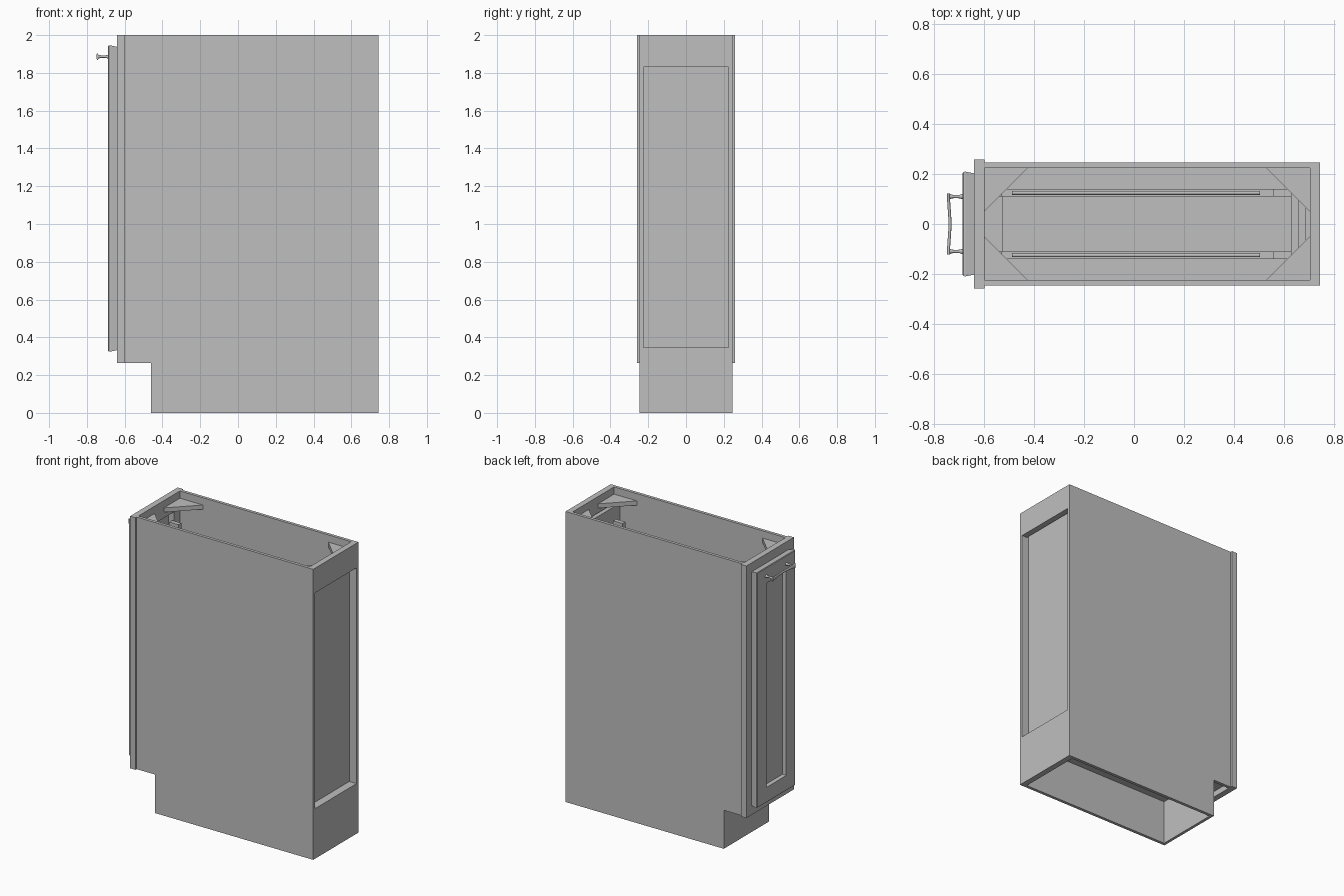
import bpy, bmesh, math
from mathutils import Vector

cube = bpy.data.objects.get("Cube")
if cube:
    bpy.data.objects.remove(cube, do_unlink=True)

grey = bpy.data.materials.new("plain grey")
grey.use_nodes = True
GREY = (0.52, 0.52, 0.52, 1)
grey.diffuse_color = GREY
grey.node_tree.nodes["Principled BSDF"].inputs["Base Color"].default_value = GREY


def finish(name, bm):
    bmesh.ops.recalc_face_normals(bm, faces=bm.faces)
    mesh = bpy.data.meshes.new(name)
    bm.to_mesh(mesh)
    bm.free()
    mesh.materials.append(grey)
    obj = bpy.data.objects.new(name, mesh)
    bpy.context.collection.objects.link(obj)
    return obj


def box(name, x, y, z):
    """Box from (low, high) ranges."""
    bm = bmesh.new()
    bmesh.ops.create_cube(bm, size=1)
    for v in bm.verts:
        v.co = [r[0] if c < 0 else r[1] for c, r in zip(v.co, (x, y, z))]
    return finish(name, bm)


def prism(name, points, depth):
    """Extrude a closed outline of 3D points along a vector."""
    bm = bmesh.new()
    face = bm.faces.new([bm.verts.new(p) for p in points])
    grown = bmesh.ops.extrude_face_region(bm, geom=[face])["geom"]
    verts = [g for g in grown if isinstance(g, bmesh.types.BMVert)]
    bmesh.ops.translate(bm, verts=verts, vec=depth)
    return finish(name, bm)


def loft(name, rings):
    """Join equal-sized rings of points and cap both ends."""
    bm = bmesh.new()
    loops = [[bm.verts.new(p) for p in ring] for ring in rings]
    n = len(loops[0])
    for a, b in zip(loops, loops[1:]):
        for i in range(n):
            j = (i + 1) % n
            bm.faces.new((a[i], a[j], b[j], b[i]))
    bm.faces.new(loops[0])
    bm.faces.new(loops[-1])
    return finish(name, bm)


def smooth(obj):
    for p in obj.data.polygons:
        p.use_smooth = len(p.vertices) == 4


def rod(name, start, end, radii, sides=12):
    """Round rod through evenly spaced radii."""
    start, end = Vector(start), Vector(end)
    turn = (end - start).to_track_quat('Z', 'Y')
    rings = []
    for k, r in enumerate(radii):
        centre = start.lerp(end, k / (len(radii) - 1))
        rings.append([centre + turn @ Vector((r * math.cos(t), r * math.sin(t), 0))
                      for t in (2 * math.pi * i / sides for i in range(sides))])
    smooth(loft(name, rings))


FRONT, BACK = -0.6, 0.745      # carcass ends
OUT, IN = 0.246, 0.225         # side panel faces
INNER_BACK = 0.705

# Side panels with toe notch, and corner braces
for label, s in (("left", 1), ("right", -1)):
    outline = [(FRONT, 2), (BACK, 2), (BACK, 0), (-0.46, 0), (-0.46, 0.265), (FRONT, 0.265)]
    prism(f"side_panel_{label}", [(x, s * IN, z) for x, z in outline], (0, s * (OUT - IN), 0))
    for end, x, d in (("door_end", FRONT, 1), ("rear_end", INNER_BACK, -1)):
        corner = [(x, s * IN, 1.92), (x + d * 0.175, s * IN, 1.92), (x, s * 0.05, 1.92)]
        prism(f"corner_brace_{end}_{label}", corner, (0, 0, 0.03))

# Carcass boards
box("bottom_shelf", (FRONT, INNER_BACK), (-IN, IN), (0.305, 0.345))
box("toe_board", (-0.46, -0.44), (-IN, IN), (0, 0.305))
box("rear_top_rail", (INNER_BACK, BACK), (-IN, IN), (1.83, 2))
box("rear_bottom_rail", (INNER_BACK, BACK), (-IN, IN), (0, 0.345))
box("rear_panel", (0.66, 0.69), (-IN, IN), (0.345, 1.9))

# Face frame
fx = (-0.641, FRONT)
for label, y in (("left", (0.16, 0.259)), ("right", (-0.259, -0.16))):
    box(f"face_frame_stile_{label}", fx, y, (0.265, 2))
box("face_frame_top_rail", fx, (-0.16, 0.16), (1.88, 2))
box("face_frame_bottom_rail", fx, (-0.16, 0.16), (0.265, 0.345))


# Door: nested rectangles stepping in to a recessed centre panel
def rectangle(x, half_y, low, high):
    return [(x, -half_y, low), (x, half_y, low), (x, half_y, high), (x, -half_y, high)]


loft("door", [
    rectangle(-0.641, 0.203, 0.332, 1.938),
    rectangle(-0.676, 0.210, 0.324, 1.946),
    rectangle(-0.683, 0.209, 0.325, 1.945),
    rectangle(-0.687, 0.205, 0.329, 1.941),
    rectangle(-0.687, 0.108, 0.430, 1.835),
    rectangle(-0.665, 0.102, 0.436, 1.829),
])

# Pull handle: flared bar on two posts
HZ = 1.886
rings = []
for i in range(17):
    t = i / 8 - 1
    half = 0.008 + 0.010 * abs(t) ** 3
    x = -0.741 + 0.003 * math.cos(math.pi * t)
    rings.append([(x + 0.006 * math.cos(a), 0.122 * t, HZ + half * math.sin(a))
                  for a in (2 * math.pi * k / 12 for k in range(12))])
smooth(loft("handle_bar", rings))
for label, s in (("left", 1), ("right", -1)):
    rod(f"handle_post_{label}", (-0.685, s * 0.11, HZ), (-0.742, s * 0.11, HZ),
        (0.011, 0.007, 0.006, 0.007, 0.011))

# Pull-out rack: end posts, trays and guard rods
for label, s in (("left", 1), ("right", -1)):
    y = sorted((s * 0.11, s * 0.14))
    box(f"rack_rear_post_{label}", (0.56, 0.632), y, (0.40, 1.83))
    box(f"rack_door_post_{label}", (FRONT, -0.53), y, (0.40, 1.83))
for k, z in enumerate((0.42, 0.92, 1.42)):
    box(f"rack_tray_{k}", (-0.53, 0.632), (-0.11, 0.11), (z, z + 0.03))
    for label, s in (("left", 1), ("right", -1)):
        y = s * 0.125
        box(f"rack_tray_side_{k}_{label}", (-0.53, 0.56), sorted((s * 0.11, s * 0.14)), (z, z + 0.07))
        rod(f"guard_rod_{k}_{label}", (-0.49, y, z + 0.16), (0.505, y, z + 0.16), (0.008, 0.008))
        for end, x in (("door_end", -0.48), ("rear_end", 0.495)):
            rod(f"guard_upright_{k}_{label}_{end}", (x, y, z + 0.07), (x, y, z + 0.16), (0.007, 0.007))
